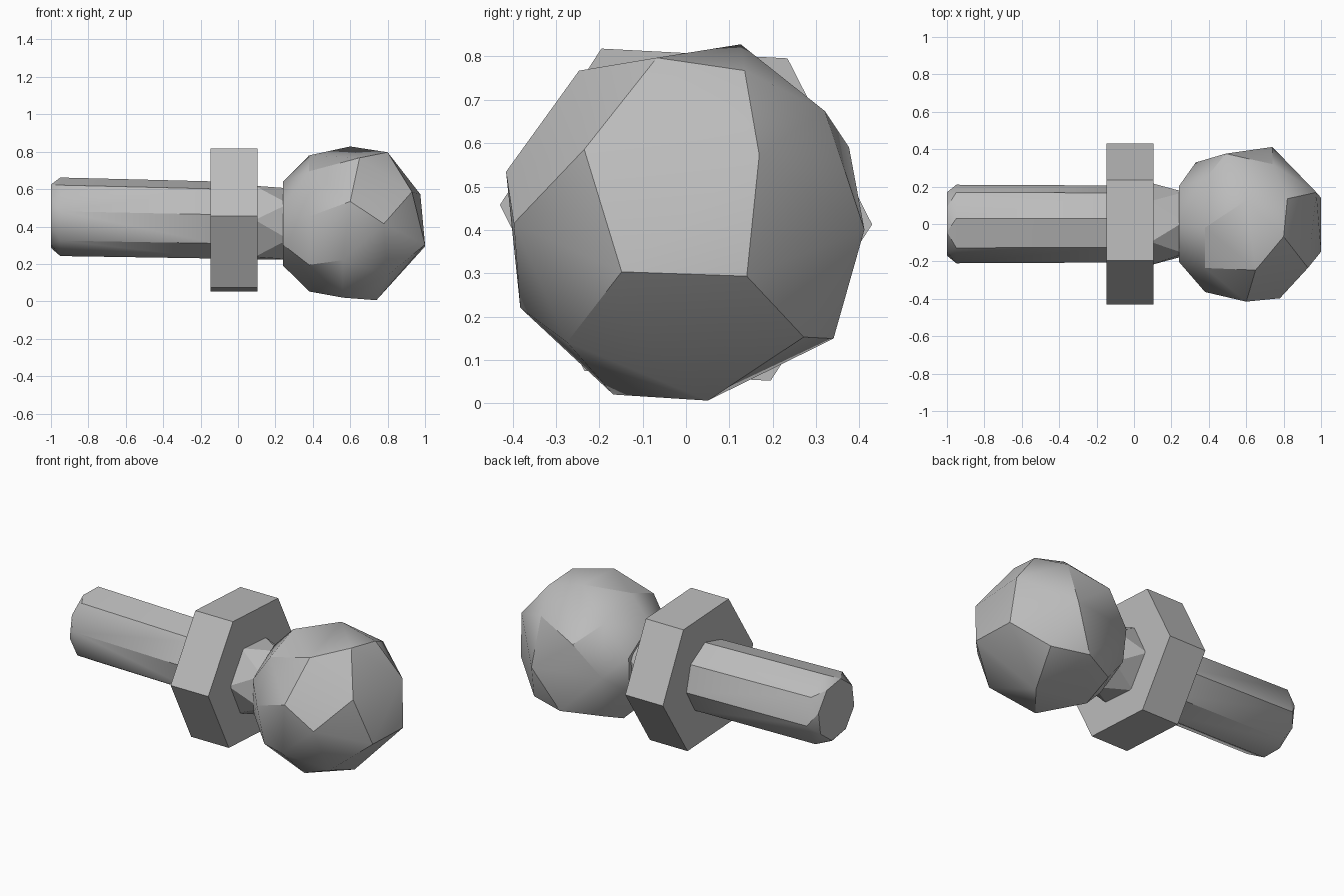
import bpy
import bmesh
from math import sin, cos, radians, sqrt

cube = bpy.data.objects.get("Cube")
if cube:
    bpy.data.objects.remove(cube, do_unlink=True)

# One plain metal colour
steel = bpy.data.materials.new("grey_steel")
steel.use_nodes = True
STEEL_COLOUR = (0.5, 0.5, 0.5, 1.0)
steel.diffuse_color = STEEL_COLOUR
steel.node_tree.nodes["Principled BSDF"].inputs["Base Color"].default_value = STEEL_COLOUR


def ring_point(x, radius, angle, centre_z):
    """Point on a circle around the long axis; angle runs from +y towards +z."""
    a = radians(angle)
    return (x, radius * cos(a), centre_z + radius * sin(a))


def ring(x, radius, sides, phase, centre_z):
    return [ring_point(x, radius, phase + 360 * i / sides, centre_z) for i in range(sides)]


def faceted_solid(name, points, smooth_angle):
    """Wrap the corner points in a convex faceted skin."""
    bm = bmesh.new()
    for p in points:
        bm.verts.new(p)
    bmesh.ops.convex_hull(bm, input=bm.verts[:])
    bmesh.ops.dissolve_limit(bm, angle_limit=radians(1), verts=bm.verts[:], edges=bm.edges[:])
    bmesh.ops.recalc_face_normals(bm, faces=bm.faces[:])
    mesh = bpy.data.meshes.new(name)
    bm.to_mesh(mesh)
    bm.free()
    mesh.materials.append(steel)
    obj = bpy.data.objects.new(name, mesh)
    bpy.context.collection.objects.link(obj)
    bpy.ops.object.select_all(action="DESELECT")
    obj.select_set(True)
    bpy.context.view_layer.objects.active = obj
    bpy.ops.object.shade_smooth_by_angle(angle=radians(smooth_angle))
    return obj


# Shaft with a toothed chamfer at its free end
shaft = ring(-1.0, 0.175, 8, 14, 0.455)
shaft += ring(-0.95, 0.212, 8, 37, 0.452)
shaft += ring(-0.12, 0.208, 8, 37, 0.435)
faceted_solid("shaft", shaft, 30)

# Hexagonal collar
collar = ring(-0.147, 0.43, 6, -3, 0.435) + ring(0.103, 0.43, 6, -3, 0.435)
faceted_solid("hex_collar", collar, 20)

# Twisted neck between collar and ball
neck = ring(0.09, 0.22, 6, 116, 0.42) + ring(0.27, 0.19, 6, 146, 0.415)
faceted_solid("neck", neck, 20)

# Irregularly faceted ball: corners on a sphere, grouped by position along the axis
BALL_X, BALL_Z, BALL_RADIUS = 0.61, 0.415, 0.432
ball_corners = {
    1.0: (217, 319),
    0.975: (43,),
    0.93: (144,),
    0.82: (69, 316),
    0.8: (100, 225),
    0.78: (180,),
    0.74: (39, 277, 358),
    0.65: (125,),
    0.6: (73, 164, 322),
    0.56: (207, 247),
    0.49: (25,),
    0.38: (49, 93, 130, 174, 217, 278, 310),
    0.33: (0,),
    0.24: (25, 90, 155, 210, 270, 330),
}
ball = []
for x, angles in ball_corners.items():
    radius = sqrt(BALL_RADIUS ** 2 - (x - BALL_X) ** 2)
    ball += [ring_point(x, radius, a, BALL_Z) for a in angles]
faceted_solid("ball", ball, 30)
